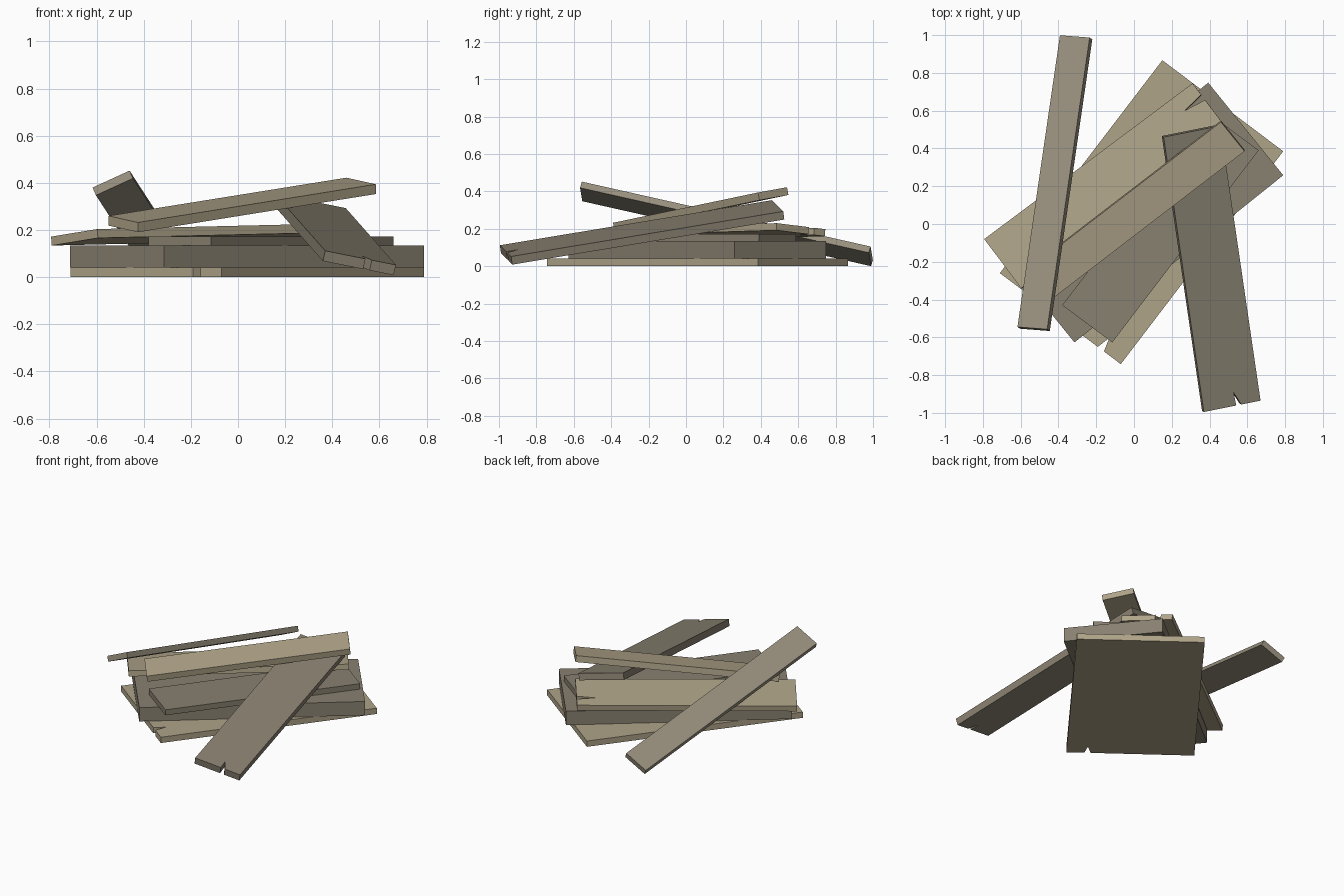
import bpy, bmesh
from mathutils import Vector

if "Cube" in bpy.data.objects:
    bpy.data.objects.remove(bpy.data.objects["Cube"])


def material(name, rgb):
    m = bpy.data.materials.new(name)
    m.diffuse_color = (*rgb, 1)
    m.use_nodes = True
    m.node_tree.nodes["Principled BSDF"].inputs["Base Color"].default_value = m.diffuse_color
    return m


TAN = material("tan_wood", (0.43, 0.37, 0.25))
GREY = material("grey_wood", (0.25, 0.22, 0.165))
PALE = material("pale_grey_wood", (0.31, 0.275, 0.205))


def plank(name, a, b, c, thick, mat, notch=None):
    """Board from three top corners: a-b is the end edge, a-c the long edge.
    notch = (start, tip, end as fractions of a-b, depth) splits the a-b end."""
    a, b, c = Vector(a), Vector(b), Vector(c)
    w, l = b - a, c - a
    n = w.cross(l).normalized()
    if n.z < 0:
        n.negate()
    outline = [a]
    if notch:
        s, t, e, depth = notch
        outline += [a + w * s, a + w * t + l.normalized() * depth, a + w * e]
    outline += [b, b + l, c]
    bm = bmesh.new()
    face = bm.faces.new([bm.verts.new(p) for p in outline])
    ext = bmesh.ops.extrude_face_region(bm, geom=[face])
    moved = [g for g in ext["geom"] if isinstance(g, bmesh.types.BMVert)]
    bmesh.ops.translate(bm, verts=moved, vec=-n * thick)
    bmesh.ops.recalc_face_normals(bm, faces=bm.faces)
    me = bpy.data.meshes.new(name)
    bm.to_mesh(me)
    bm.free()
    me.materials.append(mat)
    bpy.context.collection.objects.link(bpy.data.objects.new(name, me))


# flat boards at the bottom of the pile
plank("base_board", (-0.07, -0.742, 0.04), (-0.71, -0.26, 0.04), (0.79, 0.385, 0.04),
      0.04, TAN, (0.14, 0.165, 0.19, 0.076))
plank("thick_board", (-0.315, -0.627, 0.135), (-0.712, -0.137, 0.135), (0.79, 0.258, 0.135),
      0.095, GREY)
plank("middle_plank", (-0.38, -0.43, 0.173), (-0.115, -0.627, 0.173), (0.395, 0.587, 0.173),
      0.038, GREY)

# tilted boards lying on top
plank("split_plank", (0.31, 0.745, 0.198), (0.506, 0.485, 0.23), (-0.793, -0.08, 0.172),
      0.038, TAN, (0.23, 0.28, 0.34, 0.119))
plank("top_plank", (-0.55, -0.235, 0.26), (-0.425, -0.39, 0.232), (0.46, 0.54, 0.422),
      0.042, TAN)

# boards leaning against the pile
plank("left_leaning_plank", (-0.617, -0.545, 0.38), (-0.46, -0.557, 0.452), (-0.392, 0.999, 0.033),
      0.037, PALE)
plank("right_leaning_plank", (0.37, -0.995, 0.112), (0.67, -0.935, 0.052), (0.157, 0.46, 0.353),
      0.045, GREY, (0.57, 0.56, 0.66, 0.07))
